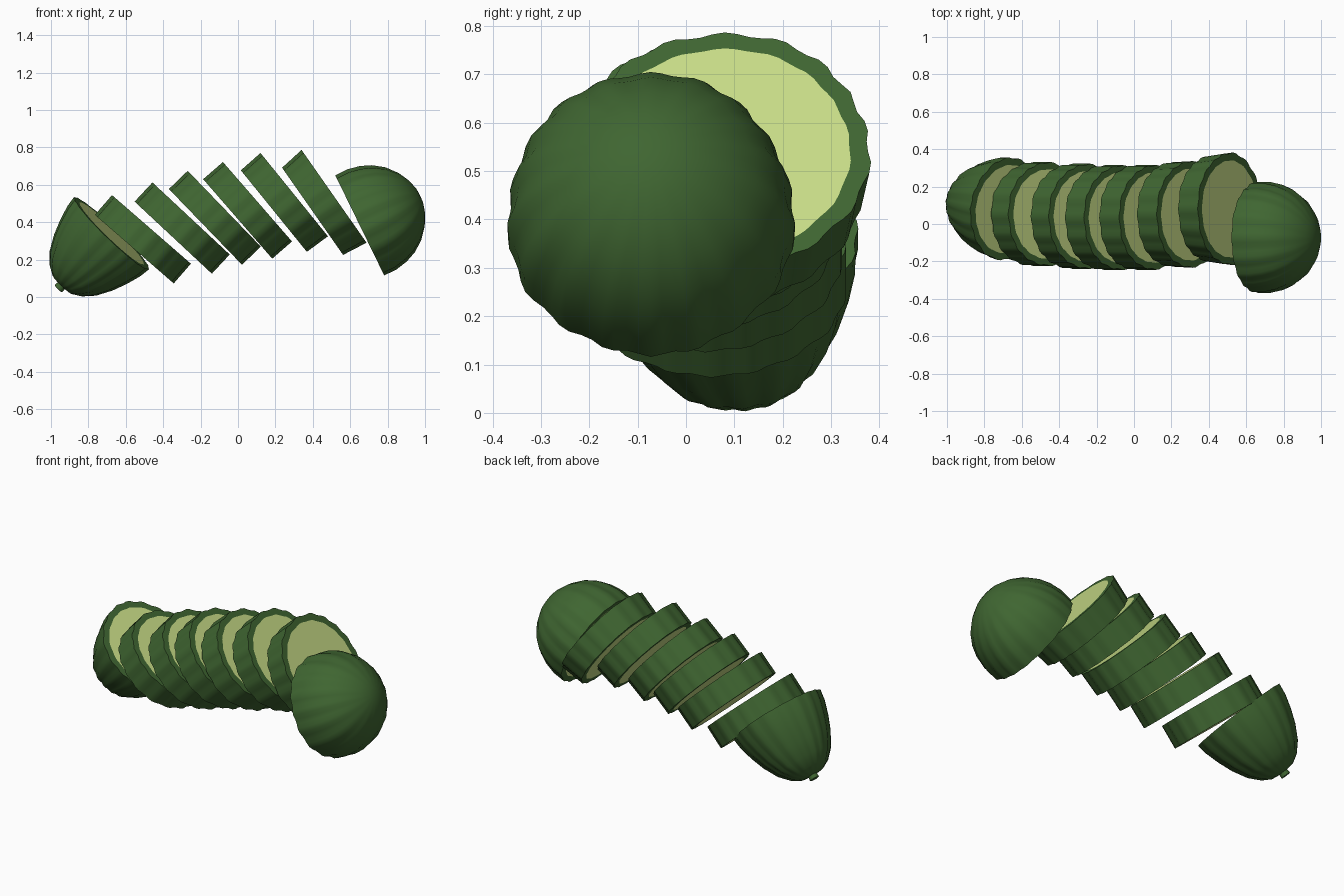
import bpy, bmesh, math
from mathutils import Vector

if "Cube" in bpy.data.objects:
    bpy.data.objects.remove(bpy.data.objects["Cube"])


def material(name, rgb):
    m = bpy.data.materials.new(name)
    m.diffuse_color = (*rgb, 1)
    m.use_nodes = True
    m.node_tree.nodes["Principled BSDF"].inputs["Base Color"].default_value = m.diffuse_color
    return m


RIND = material("dark green rind", (0.050, 0.132, 0.031))
FLESH = material("pale green flesh", (0.578, 0.716, 0.242))
SIDES = 72


def ridge(i, fade):
    """Uneven shallow ribs running along the vegetable."""
    a = 2 * math.pi * i / SIDES
    return 1 + fade * (0.016 * math.cos(18 * a + 0.9 * math.sin(3 * a)) + 0.008 * math.sin(5 * a + 1))


def lathe(name, centre, axis, profile):
    """profile: (height along axis, radius, rib strength, material of band leading to this ring)."""
    axis = Vector(axis).normalized()
    side = Vector((0, 1, 0)).cross(axis).normalized()
    up = axis.cross(side)
    bm = bmesh.new()
    prev = None
    for k, (h, r, fade, mat) in enumerate(profile):
        ring = []
        for i in range(SIDES):
            a = 2 * math.pi * i / SIDES
            rr = r * ridge(i, fade)
            ring.append(bm.verts.new(Vector(centre) + axis * h
                                     + side * rr * math.cos(a) + up * rr * math.sin(a)))
        if prev is None:
            bm.faces.new(ring[::-1]).material_index = mat
        else:
            for i in range(SIDES):
                j = (i + 1) % SIDES
                bm.faces.new((prev[i], prev[j], ring[j], ring[i])).material_index = mat
        prev = ring
    bm.faces.new(prev).material_index = 1 if name.startswith("slice") else 0
    bmesh.ops.recalc_face_normals(bm, faces=bm.faces)
    me = bpy.data.meshes.new(name)
    bm.to_mesh(me)
    bm.free()
    me.materials.append(RIND)
    me.materials.append(FLESH)
    ob = bpy.data.objects.new(name, me)
    bpy.context.collection.objects.link(ob)
    bpy.ops.object.select_all(action='DESELECT')
    ob.select_set(True)
    bpy.context.view_layer.objects.active = ob
    bpy.ops.object.shade_smooth_by_angle(angle=math.radians(35))


CUT = 0.87  # flesh radius relative to rind radius

# middle slices: centre x, y, z, tilt of the cut in degrees, back radius, front radius
slices = [
    (-0.51, 0.052, 0.310, 41, 0.275, 0.275),
    (-0.30, 0.040, 0.370, 43, 0.278, 0.278),
    (-0.125, 0.033, 0.425, 46, 0.277, 0.277),
    (0.05, 0.034, 0.465, 49, 0.277, 0.277),
    (0.245, 0.050, 0.505, 51, 0.276, 0.282),
    (0.455, 0.080, 0.500, 55, 0.280, 0.298),
]
T = 0.07
for n, (x, y, z, deg, r0, r1) in enumerate(slices):
    t = math.radians(deg)
    lathe(f"slice_{n + 1}", (x, y, z), (math.sin(t), 0, math.cos(t)),
          [(-T, r0 * CUT, 0.5, 1), (-T, r0, 1, 0), (T, r1, 1, 0), (T, r1 * CUT, 0.5, 0)])

# stem end with its small stub
stem = [(0, 0.272 * CUT, 0.5, 1)] + [(h, r, f, 0) for h, r, f in (
    (0, 0.274, 1), (0.06, 0.266, 1), (0.14, 0.243, 1), (0.22, 0.212, 1.2), (0.30, 0.168, 1.5),
    (0.355, 0.118, 1.5), (0.383, 0.072, 1), (0.390, 0.026, 0), (0.412, 0.028, 0), (0.415, 0.022, 0))]
lathe("stem_end", (-0.675, 0.08, 0.34), (-0.69, 0.12, -0.715), stem)

# rounded blossom end
dome = [(0, 0.295 * CUT, 0.5, 1)] + [(h, r, f, 0) for h, r, f in (
    (0, 0.293, 1), (0.07, 0.294, 1), (0.14, 0.280, 1), (0.20, 0.256, 0.9), (0.26, 0.215, 0.7),
    (0.31, 0.157, 0.5), (0.343, 0.095, 0.2), (0.358, 0.04, 0), (0.36, 0.008, 0))]
lathe("blossom_end", (0.65, -0.073, 0.385), (0.9, 0, 0.44), dome)
